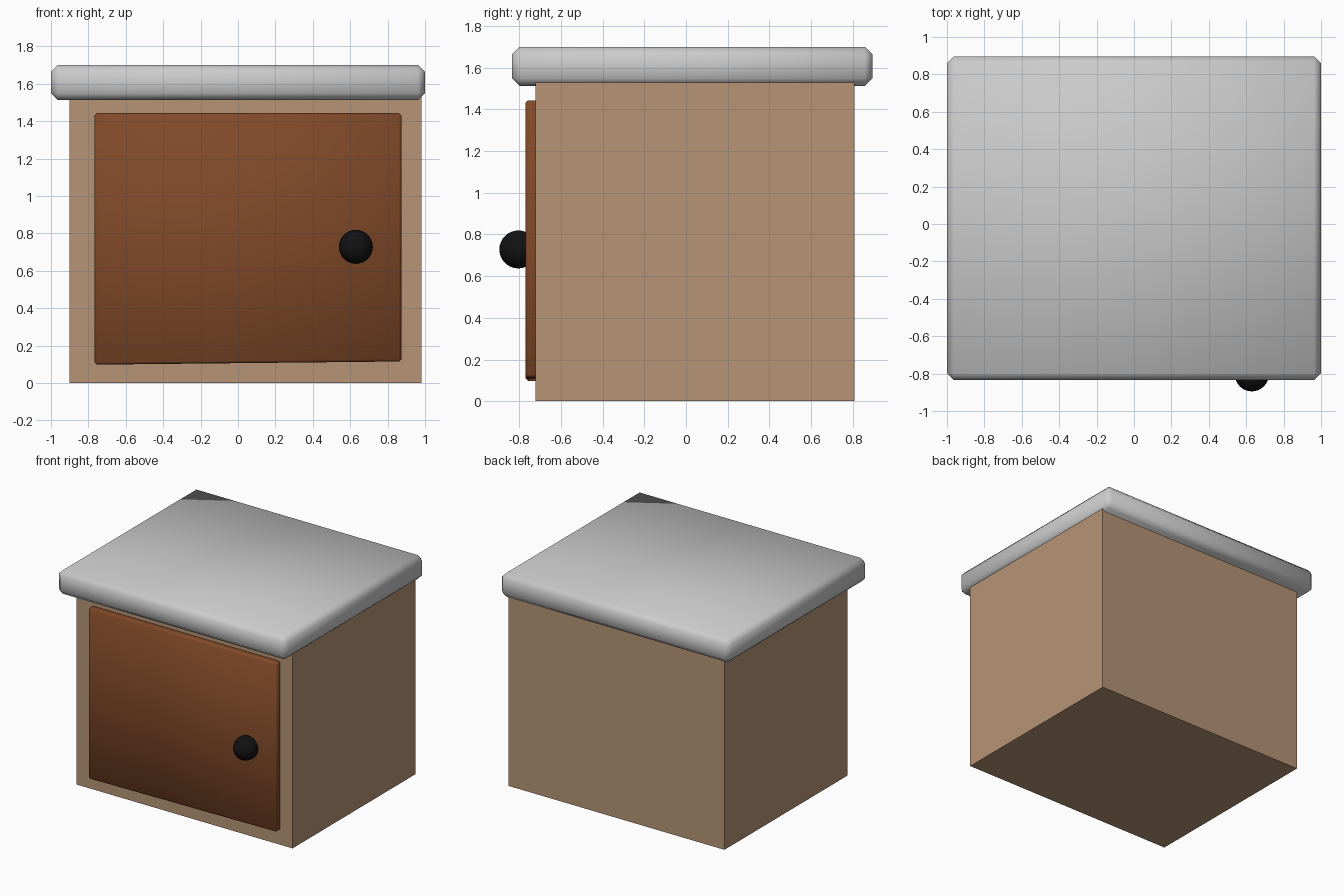
import bpy, bmesh
from mathutils import Vector

if "Cube" in bpy.data.objects:
    bpy.data.objects.remove(bpy.data.objects["Cube"])


def material(name, rgb):
    m = bpy.data.materials.new(name)
    m.diffuse_color = (*rgb, 1)
    m.use_nodes = True
    m.node_tree.nodes["Principled BSDF"].inputs["Base Color"].default_value = m.diffuse_color
    return m


def box(name, lo, hi, bevel=0.0, mat=None, tweak=None):
    lo, hi = Vector(lo), Vector(hi)
    bm = bmesh.new()
    bmesh.ops.create_cube(bm, size=1)
    for v in bm.verts:
        v.co = Vector([lo[i] + (v.co[i] + 0.5) * (hi[i] - lo[i]) for i in range(3)])
        if tweak:
            tweak(v)
    if bevel:
        bmesh.ops.bevel(bm, geom=bm.edges[:], offset=bevel, segments=1,
                        affect='EDGES', profile=0.5)
        for f in bm.faces:
            f.smooth = True
    me = bpy.data.meshes.new(name)
    bm.to_mesh(me)
    bm.free()
    ob = bpy.data.objects.new(name, me)
    bpy.context.collection.objects.link(ob)
    if mat:
        me.materials.append(mat)
    return ob


wood = material("light_wood", (0.47, 0.30, 0.18))
dark_wood = material("dark_wood", (0.22, 0.068, 0.022))
black = material("black", (0.006, 0.006, 0.006))

# Cabinet body, tucked slightly into the worktop
box("cabinet_body", (-0.90, -0.722, 0), (0.98, 0.807, 1.53), mat=wood)

# Grey worktop with chamfered, smooth-shaded edges
box("worktop", (-1, -0.835, 1.512), (1, 0.895, 1.70), bevel=0.037)


# Door: bottom edge rises a little towards the knob side
def slant(v):
    if v.co.x > 0 and v.co.z < 0.5:
        v.co.z += 0.017


box("door", (-0.767, -0.77, 0.098), (0.873, -0.70, 1.443),
    bevel=0.012, mat=dark_wood, tweak=slant)

# Round knob
bpy.ops.mesh.primitive_uv_sphere_add(segments=32, ring_count=16, radius=0.091,
                                     location=(0.63, -0.804, 0.728))
knob = bpy.context.object
knob.name = "door_knob"
knob.data.materials.append(black)
bpy.ops.object.shade_smooth()
